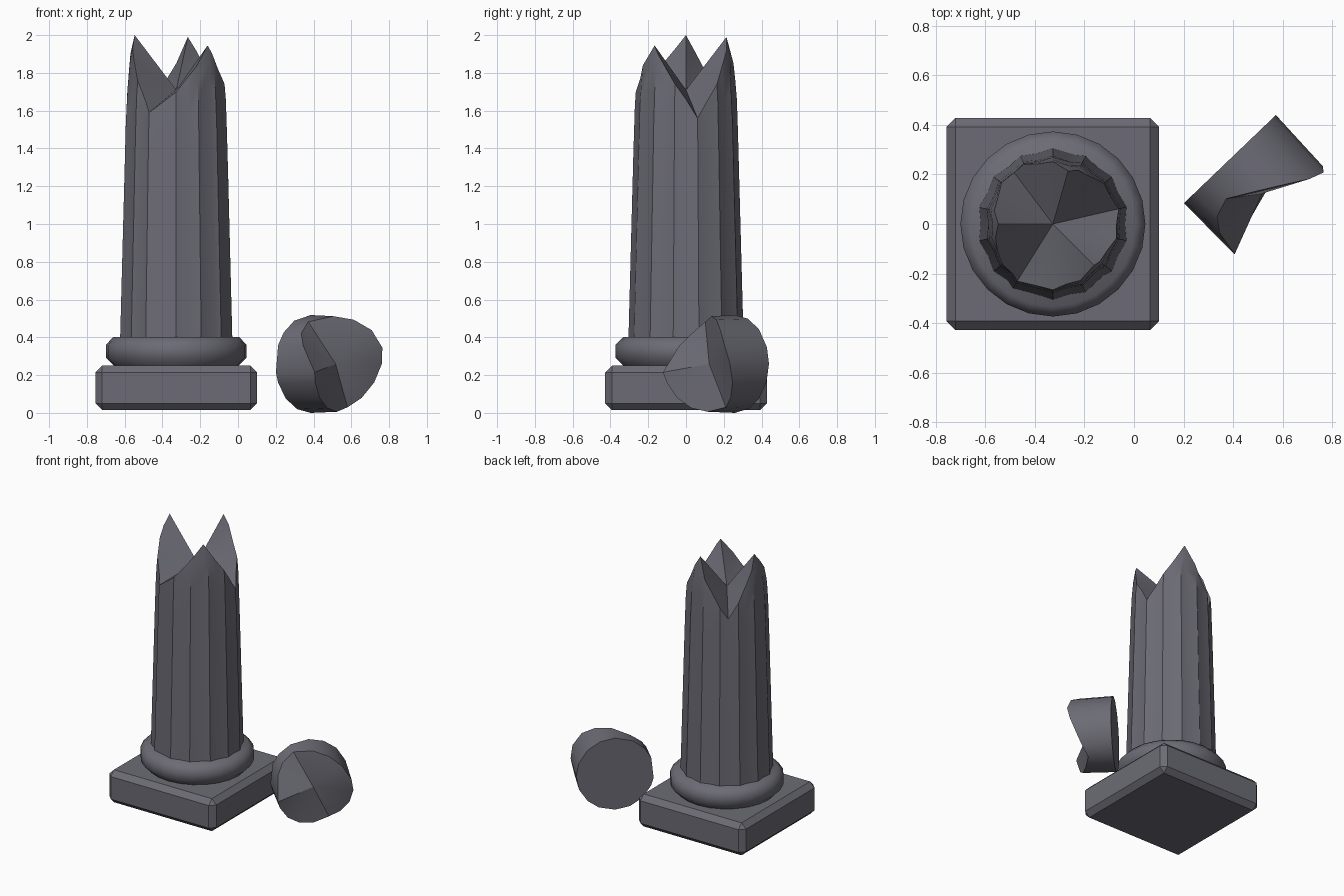
import bpy, bmesh, math
from mathutils import Vector

if "Cube" in bpy.data.objects:
    bpy.data.objects.remove(bpy.data.objects["Cube"])

stone = bpy.data.materials.new("grey_stone")
stone.diffuse_color = (0.15, 0.148, 0.178, 1)
stone.use_nodes = True
stone.node_tree.nodes["Principled BSDF"].inputs["Base Color"].default_value = stone.diffuse_color
CX = -0.327  # column axis


def make(name, bm, angle=None):
    bmesh.ops.recalc_face_normals(bm, faces=bm.faces)
    me = bpy.data.meshes.new(name)
    bm.to_mesh(me)
    bm.free()
    ob = bpy.data.objects.new(name, me)
    bpy.context.collection.objects.link(ob)
    me.materials.append(stone)
    if angle:
        bpy.ops.object.select_all(action='DESELECT')
        ob.select_set(True)
        bpy.context.view_layer.objects.active = ob
        bpy.ops.object.shade_smooth_by_angle(angle=math.radians(angle))
    return ob


def lerp(table, x):
    for (a, p), (b, q) in zip(table, table[1:]):
        if x <= b:
            return p + (q - p) * (x - a) / (b - a)
    return table[-1][1]


def skin(bm, rings, bottom=None, top=None):
    """Bridge closed rings of points, with optional fan centres at the ends."""
    vs = [[bm.verts.new(p) for p in ring] for ring in rings]
    n = len(vs[0])
    for a, b in zip(vs, vs[1:]):
        for i in range(n):
            j = (i + 1) % n
            bm.faces.new((a[i], a[j], b[j], b[i]))
    for ring, centre in ((vs[0], bottom), (vs[-1], top)):
        if centre == "flat":
            bm.faces.new(ring)
        elif centre is not None:
            c = bm.verts.new(centre)
            for i in range(n):
                bm.faces.new((ring[i], ring[(i + 1) % n], c))


def snapped_angles(n, keys):
    """Even angles, with the nearest one moved onto each break point."""
    angles = [i * 360 / n for i in range(n)]
    for k in keys:
        i = min(range(n), key=lambda i: abs(angles[i] - k))
        angles[i] = k
    return angles


# Square plinth with chamfered edges
bm = bmesh.new()
bmesh.ops.create_cube(bm, size=1)
for v in bm.verts:
    v.co = Vector((CX + v.co.x * 0.856, v.co.y * 0.856, 0.1325 + v.co.z * 0.235))
bmesh.ops.bevel(bm, geom=bm.edges[:], offset=0.036, segments=1, affect='EDGES')
make("plinth", bm)

# Rounded base ring
bm = bmesh.new()
prof = [(0.325, 0.24), (0.335, 0.255), (0.373, 0.292), (0.373, 0.36), (0.333, 0.402)]
skin(bm, [[(CX + r * math.cos(i * math.tau / 24), r * math.sin(i * math.tau / 24), z)
           for i in range(24)] for r, z in prof], "flat", "flat")
make("base_ring", bm, 50)

# Fluted shaft with a jagged broken crown
RIM = [(0, 1.66), (13, 1.56), (74, 1.99), (90, 1.85), (127, 1.59), (180, 2.0),
       (207, 1.86), (238, 1.59), (270, 1.70), (315, 1.945), (360, 1.66)]
RADIUS = [(0.38, 0.305), (1.3, 0.281), (1.65, 0.27), (1.83, 0.255), (1.95, 0.234), (2.0, 0.22)]
angles = snapped_angles(28, (13, 74, 127, 180, 238, 315))
rings = []
for t in (0, 0.75, 0.87, 0.94, 1):
    ring = []
    for i, a in enumerate(angles):
        top = lerp(RIM, a)
        z = 0.38 + (top - 0.38) * t
        r = lerp(RADIUS, z)
        if i % 2 == 0 and z < 1.85:
            r *= 0.955  # flute hollow
        ring.append((CX + r * math.cos(math.radians(a)), r * math.sin(math.radians(a)), z))
    rings.append(ring)
bm = bmesh.new()
skin(bm, rings, "flat", (CX, 0, 1.71))
make("broken_shaft", bm, 35)

# Fallen drum lying on its side, flat at one end and broken at the other
AXIS, SIDE = Vector((0.69, -0.72, 0)).normalized(), Vector((0.72, 0.69, 0)).normalized()
CENTRE = Vector((0.385, 0.26, 0.259))
BREAK = [(0, 0.28), (20, 0.30), (45, 0.28), (72, 0.22), (95, 0.16), (118, 0.105), (140, 0.13),
         (190, 0.29), (230, 0.25), (270, 0.20), (295, 0.17), (330, 0.23), (360, 0.28)]
angles = snapped_angles(16, (20, 118, 140, 190, 295))


def drum_point(a, r, n):
    a = math.radians(a)
    return CENTRE + SIDE * r * math.cos(a) + Vector((0, 0, r * math.sin(a))) + AXIS * n


bm = bmesh.new()
skin(bm, [[drum_point(a, 0.259, 0) for a in angles],
          [drum_point(a, 0.253, lerp(BREAK, a)) for a in angles]],
     "flat", drum_point(0, 0, 0.19))
make("fallen_drum", bm, 35)
